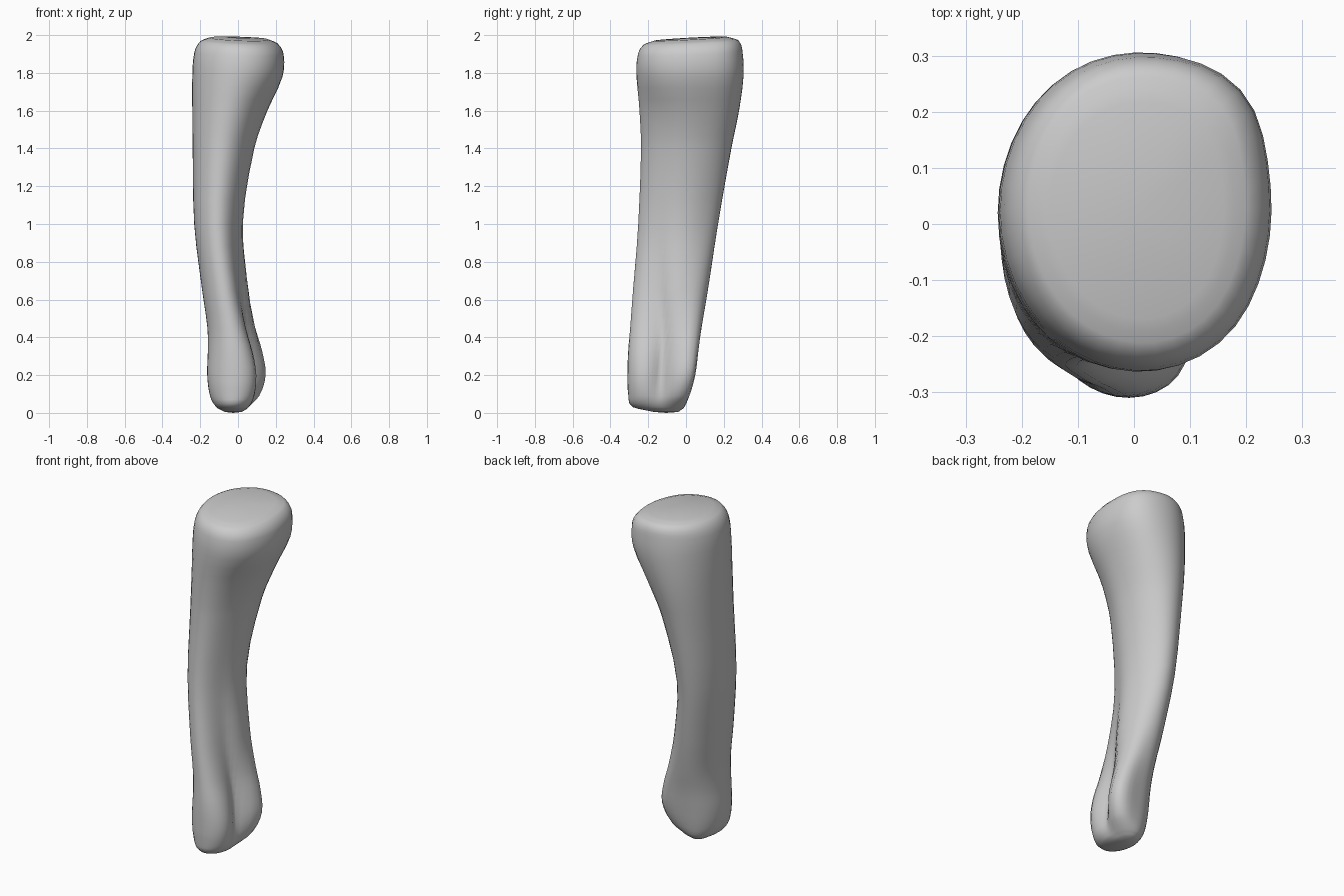
import bpy, bmesh, math

if "Cube" in bpy.data.objects:
    bpy.data.objects.remove(bpy.data.objects["Cube"])

SEG, SUB = 40, 3

# Shaft sections: z, x min, x max, y min, y max, groove depth, groove angle, back-right bulge
SECTIONS = [
    (0.005, -.07, .02, -.17, -.04, .00, 15, .0),
    (0.03, -.115, .065, -.28, -.01, .10, 10, .1),
    (0.09, -.148, .12, -.305, .01, .34, 8, .30),
    (0.20, -.163, .147, -.31, .03, .52, 7, .42),
    (0.32, -.16, .13, -.307, .05, .52, 2, .36),
    (0.45, -.162, .097, -.297, .078, .46, -10, .22),
    (0.65, -.19, .062, -.285, .115, .33, -25, .07),
    (1.00, -.232, .028, -.257, .17, .13, -35, -.03),
    (1.40, -.24, .088, -.242, .24, .09, -38, .01),
    (1.60, -.242, .157, -.25, .28, .07, -40, .05),
    (1.78, -.242, .235, -.26, .303, -.02, -50, .08),
    (1.90, -.232, .241, -.25, .298, -.05, -52, .10),
    (1.96, -.20, .21, -.22, .275, -.05, -52, .10),
    (1.98, -.15, .16, -.165, .215, -.05, -52, .10),
]


def bump(angle, centre, below, above):
    d = (angle - centre + 180) % 360 - 180
    return math.exp(-(d / (below if d < 0 else above)) ** 2)


def blend(a, b, c, d, t):
    # Smooth curve through neighbouring sections, with slopes scaled by height
    h = c[0] - b[0]
    out = [b[0] + h * t]
    for i in range(1, len(b)):
        m0 = (c[i] - a[i]) / (c[0] - a[0]) * h
        m1 = (d[i] - b[i]) / (d[0] - b[0]) * h
        out.append((2*t**3 - 3*t*t + 1) * b[i] + (t**3 - 2*t*t + t) * m0
                   + (3*t*t - 2*t**3) * c[i] + (t**3 - t*t) * m1)
    return out


def ring(bm, s):
    z, x0, x1, y0, y1, groove, g_angle, bulge = s
    verts = []
    for k in range(SEG):
        a = 360 * k / SEG
        r = 1 - groove * bump(a, g_angle, 40, 26) + bulge * bump(a, 43, 22, 28)
        x = (x0 + x1) / 2 + (x1 - x0) / 2 * r * math.cos(math.radians(a))
        y = (y0 + y1) / 2 + (y1 - y0) / 2 * r * math.sin(math.radians(a))
        # Slight tilt of the upper joint face
        tilt = max(0, (z - 1.8) / 0.2) * (0.06 * y - 0.04 * x)
        verts.append(bm.verts.new((x, y, z + tilt)))
    return verts


def cap(bm, loop, z):
    mid = sum((v.co for v in loop), loop[0].co * 0) / len(loop)
    tip = bm.verts.new((mid.x, mid.y, z))
    for k in range(SEG):
        bm.faces.new((loop[k], loop[(k + 1) % SEG], tip))


# Bone: lofted oval shaft, broad upper end, two-lobed lower end
bm = bmesh.new()
rings = []
n = len(SECTIONS)
for i in range(n - 1):
    a, b = SECTIONS[max(i - 1, 0)], SECTIONS[i]
    c, d = SECTIONS[i + 1], SECTIONS[min(i + 2, n - 1)]
    for j in range(SUB):
        rings.append(ring(bm, blend(a, b, c, d, j / SUB)))
rings.append(ring(bm, SECTIONS[-1]))
for lo, hi in zip(rings, rings[1:]):
    for k in range(SEG):
        m = (k + 1) % SEG
        bm.faces.new((lo[k], lo[m], hi[m], hi[k]))
cap(bm, rings[0], 0.0)
cap(bm, rings[-1], 1.985)
bmesh.ops.recalc_face_normals(bm, faces=bm.faces)
for f in bm.faces:
    f.smooth = True
mesh = bpy.data.meshes.new("long_bone")
bm.to_mesh(mesh)
bm.free()
bone = bpy.data.objects.new("long_bone", mesh)
bpy.context.collection.objects.link(bone)
